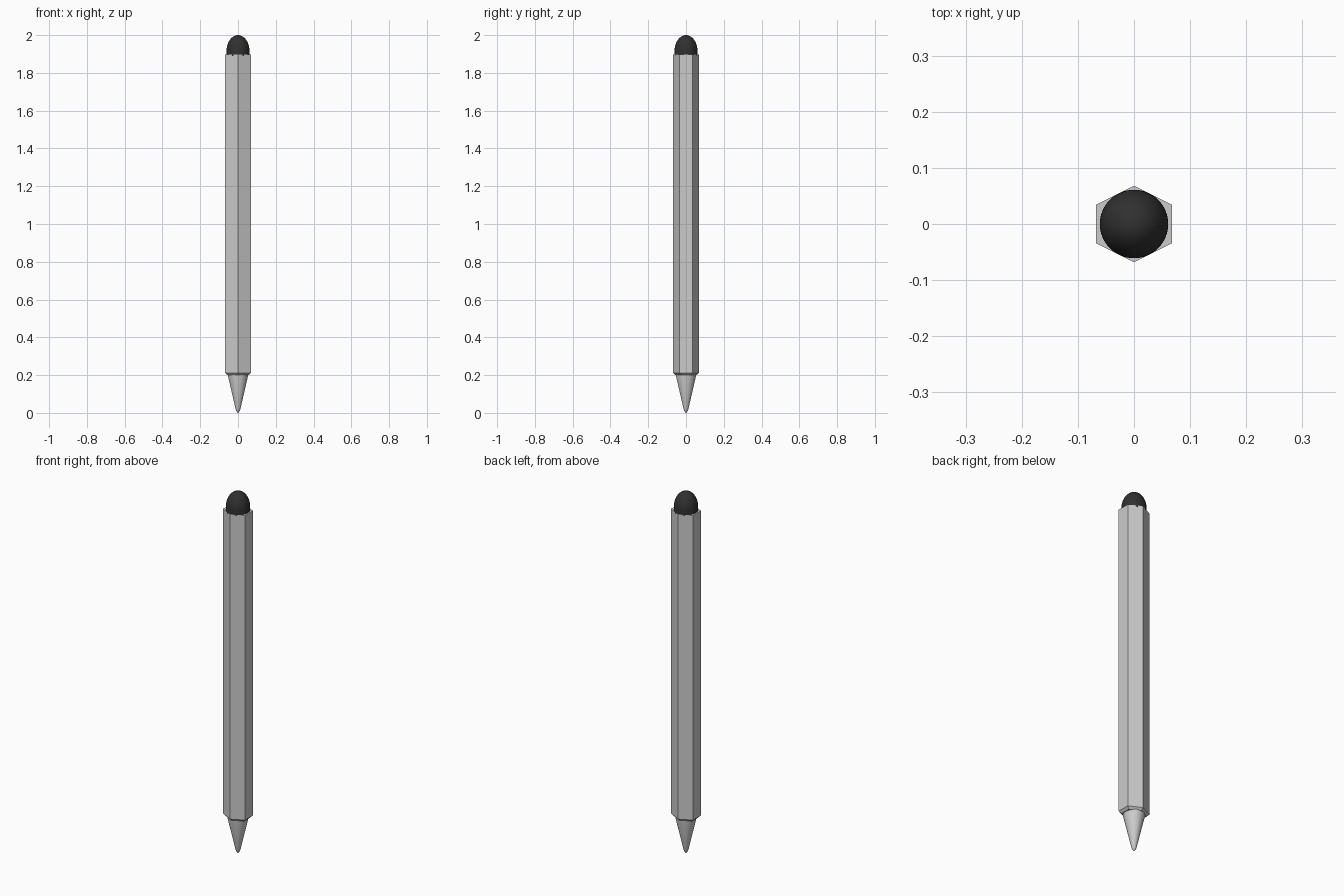
import bpy, bmesh, math

if "Cube" in bpy.data.objects:
    bpy.data.objects.remove(bpy.data.objects["Cube"])


def loft(name, rings, smooth_angle):
    """Skin a list of closed rings (lists of 3D points) and cap both ends."""
    bm = bmesh.new()
    loops = [[bm.verts.new(p) for p in ring] for ring in rings]
    n = len(loops[0])
    for a, b in zip(loops, loops[1:]):
        for i in range(n):
            j = (i + 1) % n
            bm.faces.new((a[i], a[j], b[j], b[i]))
    bm.faces.new(loops[0][::-1])
    bm.faces.new(loops[-1])
    bmesh.ops.recalc_face_normals(bm, faces=bm.faces[:])
    mesh = bpy.data.meshes.new(name)
    bm.to_mesh(mesh)
    bm.free()
    obj = bpy.data.objects.new(name, mesh)
    bpy.context.collection.objects.link(obj)
    bpy.ops.object.select_all(action='DESELECT')
    obj.select_set(True)
    bpy.context.view_layer.objects.active = obj
    bpy.ops.object.shade_smooth_by_angle(angle=math.radians(smooth_angle))
    return obj


def ring(rx, ry, z, sides):
    """Ring of points with its first corner on +y."""
    return [(-rx * math.sin(i * math.tau / sides),
             ry * math.cos(i * math.tau / sides), z) for i in range(sides)]


def round_rings(profile, sides=48):
    return [ring(r, r, z, sides) for r, z in profile]


# Six-sided barrel, as wide as it is deep, with a chamfered lower end
WIDE = 2 / math.sqrt(3)
hexagon = [(0.056, 0.2), (0.068, 0.212), (0.068, 1.897)]
loft("barrel", [ring(r * WIDE, r, z, 6) for r, z in hexagon], 20)

# Conical writing point with a small rounded end
point = [(0.002, 0.0), (0.006, 0.005), (0.011, 0.014), (0.015, 0.03),
         (0.053, 0.195), (0.053, 0.205)]
loft("writing_point", round_rings(point), 30)

# Domed soft tip on top
dome = [(0.061, 1.89), (0.061, 1.915)]
for i in range(1, 13):
    a = math.radians(88) * i / 12
    dome.append((0.061 * math.cos(a), 1.915 + 0.085 * math.sin(a)))
tip = loft("soft_tip", round_rings(dome), 40)
rubber = bpy.data.materials.new("dark_rubber")
rubber.diffuse_color = (0.03, 0.03, 0.03, 1)
rubber.use_nodes = True
rubber.node_tree.nodes["Principled BSDF"].inputs["Base Color"].default_value = rubber.diffuse_color
tip.data.materials.append(rubber)
